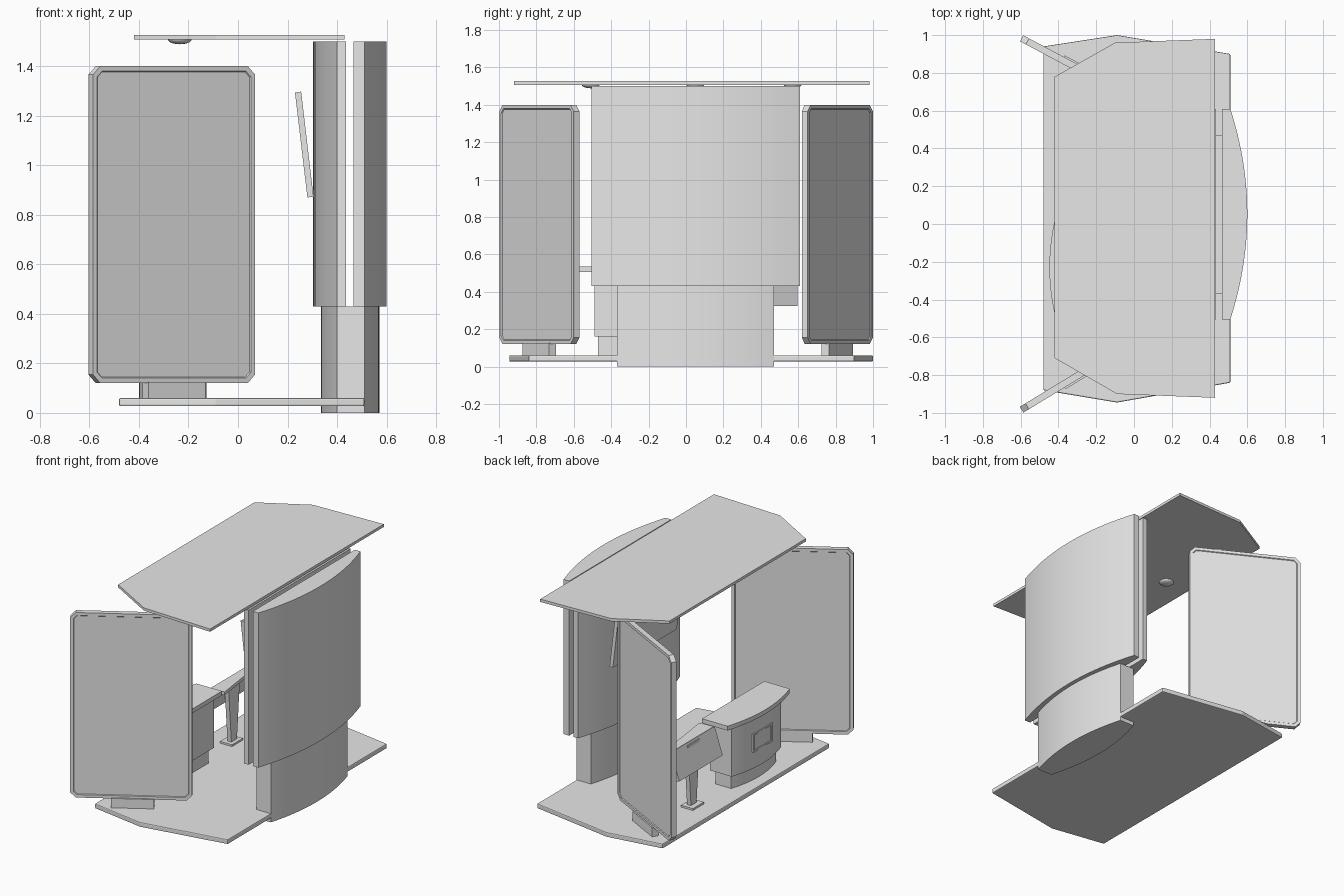
import bpy, bmesh, math
from mathutils import Matrix, Vector

cube = bpy.data.objects.get("Cube")
if cube:
    bpy.data.objects.remove(cube, do_unlink=True)

grey = bpy.data.materials.new("plain_grey")
grey.use_nodes = True
grey.diffuse_color = (0.8, 0.8, 0.8, 1)
grey.node_tree.nodes["Principled BSDF"].inputs["Base Color"].default_value = (0.8, 0.8, 0.8, 1)


def finish(bm, name, matrix=None, bevel=0, smooth=False):
    """Turn a bmesh into a named grey object."""
    if matrix:
        bm.transform(matrix)
    bmesh.ops.recalc_face_normals(bm, faces=bm.faces)
    mesh = bpy.data.meshes.new(name)
    bm.to_mesh(mesh)
    bm.free()
    mesh.materials.append(grey)
    ob = bpy.data.objects.new(name, mesh)
    bpy.context.collection.objects.link(ob)
    if bevel:
        mod = ob.modifiers.new("soft_edge", "BEVEL")
        mod.width, mod.segments, mod.limit_method = bevel, 2, "ANGLE"
    if smooth:
        bpy.context.view_layer.objects.active = ob
        ob.select_set(True)
        bpy.ops.object.shade_smooth_by_angle(angle=math.radians(30))
        ob.select_set(False)
    return ob


def extrude(outline, low, high):
    """Prism from a 2D outline between two heights."""
    bm = bmesh.new()
    face = bm.faces.new([bm.verts.new((x, y, low)) for x, y in outline])
    top = bmesh.ops.extrude_face_region(bm, geom=[face])["geom"]
    verts = [g for g in top if isinstance(g, bmesh.types.BMVert)]
    bmesh.ops.translate(bm, verts=verts, vec=(0, 0, high - low))
    return bm


def arc(x_end, x_mid, y0, y1, steps=20):
    """Shallow arc bulging along x, running from y0 to y1."""
    pts = []
    for i in range(steps + 1):
        t = i / steps
        pts.append((x_end + (x_mid - x_end) * (1 - (2 * t - 1) ** 2), y0 + (y1 - y0) * t))
    return pts


def box(name, centre, size, turn=0, bevel=0):
    bm = bmesh.new()
    bmesh.ops.create_cube(bm, size=1)
    m = Matrix.Translation(centre) @ Matrix.Rotation(turn, 4, "Z") @ Matrix.Diagonal((*size, 1))
    return finish(bm, name, m, bevel)


# Floor and canopy plates
floor = [(0.51, 0.90), (-0.09, 1.0), (-0.48, 0.94), (-0.48, -0.88), (-0.09, -0.945), (0.51, -0.84)]
finish(extrude(floor, 0.027, 0.06), "floor_plate", bevel=0.006)
canopy = [(0.43, 0.98), (-0.10, 0.96), (-0.42, 0.78), (-0.42, -0.71), (-0.09, -0.90), (0.43, -0.92)]
finish(extrude(canopy, 1.507, 1.526), "canopy_plate")

# Domed lights under the canopy
for i, y in enumerate((-0.51, 0.05, 0.57)):
    bm = bmesh.new()
    bmesh.ops.create_uvsphere(bm, u_segments=20, v_segments=10, radius=1)
    bmesh.ops.bisect_plane(bm, geom=bm.verts[:] + bm.edges[:] + bm.faces[:],
                           plane_co=(0, 0, 0), plane_no=(0, 0, 1), clear_outer=True)
    m = Matrix.Translation((-0.235, y, 1.508)) @ Matrix.Diagonal((0.048, 0.048, 0.02, 1))
    finish(bm, f"canopy_light_{i + 1}", m, smooth=True)

# Lens-shaped wall base and two curved wall halves with a gap between them
base = arc(0.51, 0.572, -0.37, 0.47) + arc(0.40, 0.335, 0.47, -0.37)
finish(extrude(base, 0, 0.43), "wall_base", smooth=True)
outer = [(0.467, 0.61), (0.467, -0.505)] + arc(0.51, 0.60, -0.505, 0.61)
finish(extrude(outer, 0.43, 1.5), "outer_wall", smooth=True)
inner = [(0.435, 0.61), (0.435, -0.505)] + arc(0.40, 0.303, -0.505, 0.61)
finish(extrude(inner, 0.43, 1.5), "inner_wall", smooth=True)

# Tilted monitor on the inner wall
lean = [(0.28, 0.87), (0.305, 0.872), (0.255, 1.297), (0.23, 1.293)]
along_y = Matrix(((1, 0, 0, 0), (0, 0, 1, 0), (0, 1, 0, 0), (0, 0, 0, 1)))
finish(extrude(lean, -0.3, 0.40), "wall_monitor", along_y)


# Large angled standing screens with recessed faces
def standing_screen(name, start, end):
    a, b = Vector(start), Vector(end)
    mid, run = (a + b) / 2, b - a
    w, lo, hi, c, t = run.length / 2, 0.12, 1.4, 0.035, 0.018
    outline = [(-w, lo + c), (-w + c, lo), (w - c, lo), (w, lo + c),
               (w, hi - c), (w - c, hi), (-w + c, hi), (-w, hi - c)]
    bm = extrude(outline, -t, t)
    bmesh.ops.recalc_face_normals(bm, faces=bm.faces)
    sides = [f for f in bm.faces if abs(f.normal.z) > 0.9]
    bmesh.ops.inset_individual(bm, faces=sides, thickness=0.022)
    bmesh.ops.inset_individual(bm, faces=sides, thickness=0.004, depth=-0.005)
    turn = math.atan2(run.y, run.x)
    place = Matrix.Translation((mid.x, mid.y, 0)) @ Matrix.Rotation(turn, 4, "Z")
    finish(bm, name, place @ along_y)
    box(name + "_stand", (mid.x + 0.01, mid.y, 0.09), (0.27, 0.045, 0.07), turn)


standing_screen("front_screen", (-0.595, -0.983), (0.06, -0.585))
standing_screen("back_screen", (-0.595, 0.983), (0.06, 0.635))


# Bow-fronted counter
def bowed(name, back, side, front, y0, y1, low, high, bevel=0):
    outline = [(back, y1), (back, y0)] + arc(side, front, y0, y1, 14)
    finish(extrude(outline, low, high), name, bevel=bevel, smooth=True)


bowed("counter_top", -0.20, -0.395, -0.448, -0.57, 0.11, 0.505, 0.535)
bowed("counter_body", -0.22, -0.385, -0.43, -0.49, 0.05, 0.16, 0.505)
bowed("counter_plinth", -0.24, -0.36, -0.40, -0.47, 0.02, 0.06, 0.16)
for i, z in enumerate((0.28, 0.395)):
    box(f"counter_frame_rail_{i + 1}", (-0.429, -0.225, z), (0.009, 0.2, 0.012))
for i, y in enumerate((-0.325, -0.125)):
    box(f"counter_frame_post_{i + 1}", (-0.427, y, 0.3375), (0.009, 0.012, 0.127))

# Small presenter table: sloping front panel, top, tapered leg and foot
slope = [(-0.365, 0.33), (-0.345, 0.325), (-0.285, 0.50), (-0.305, 0.51)]
finish(extrude(slope, 0.12, 0.595), "table_front_panel", along_y)
top = [(-0.305, 0.58), (-0.25, 0.52), (-0.2, 0.14), (-0.305, 0.13)]
finish(extrude(top, 0.495, 0.518), "table_top")
leg = [(0.335, 0.07), (0.395, 0.07), (0.43, 0.50), (0.30, 0.50)]
to_yz = Matrix(((0, 0, 1, 0), (1, 0, 0, 0), (0, 1, 0, 0), (0, 0, 0, 1)))
finish(extrude(leg, -0.315, -0.285), "table_leg", to_yz)
box("table_foot", (-0.305, 0.365, 0.066), (0.09, 0.12, 0.014))
